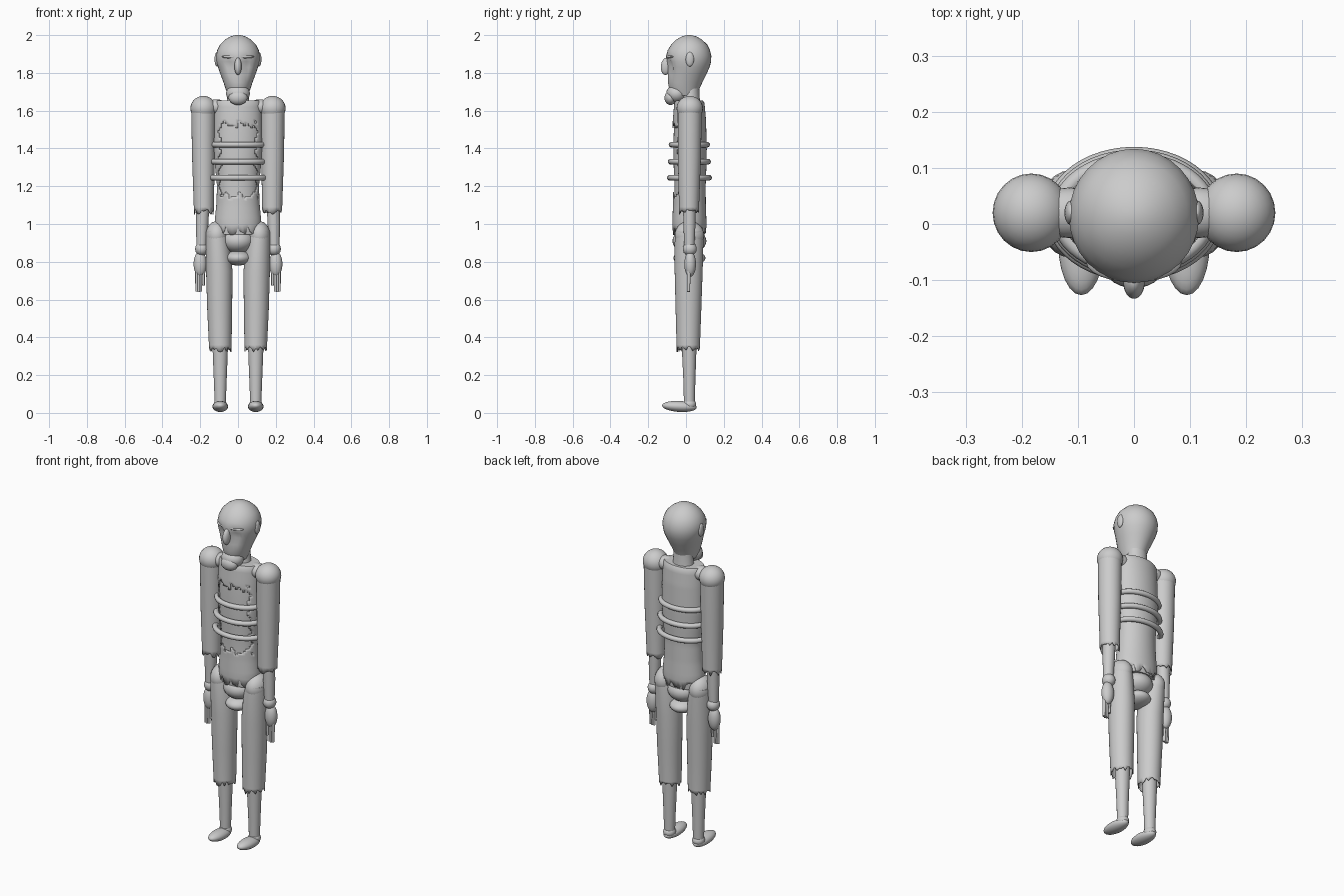
import bpy, bmesh, math, random
from mathutils import Vector

if "Cube" in bpy.data.objects:
    bpy.data.objects.remove(bpy.data.objects["Cube"])

random.seed(4)


def finish(bm, name, angle=50):
    bmesh.ops.recalc_face_normals(bm, faces=bm.faces)
    me = bpy.data.meshes.new(name)
    bm.to_mesh(me)
    bm.free()
    ob = bpy.data.objects.new(name, me)
    bpy.context.collection.objects.link(ob)
    bpy.ops.object.select_all(action='DESELECT')
    bpy.context.view_layer.objects.active = ob
    ob.select_set(True)
    bpy.ops.object.shade_smooth_by_angle(angle=math.radians(angle))
    return ob


def loft(name, rings, segs=24, hem=0.0, hole=None):
    """Rings run top to bottom: (z, cx, cy, rx, ry). hem = ragged open bottom edge."""
    bm = bmesh.new()
    grid = []
    for i, (z, cx, cy, rx, ry) in enumerate(rings):
        row = []
        for k in range(segs):
            a = 2 * math.pi * k / segs
            dz = random.uniform(0, hem) if i == len(rings) - 1 else 0
            row.append(bm.verts.new((cx + rx * math.cos(a), cy + ry * math.sin(a), z + dz)))
        grid.append(row)
    for i in range(len(rings) - 1):
        for k in range(segs):
            n = (k + 1) % segs
            bm.faces.new((grid[i][k], grid[i][n], grid[i + 1][n], grid[i + 1][k]))
    bm.faces.new(grid[0])
    if not hem:
        bm.faces.new(grid[-1])
    if hole:
        bmesh.ops.delete(bm, geom=[f for f in bm.faces if hole(f.calc_center_median())],
                         context='FACES')
    ob = finish(bm, name)
    if hem:
        m = ob.modifiers.new("cloth", 'SOLIDIFY')
        m.thickness = 0.005
    return ob


def ball(name, loc, size, rot_x=0.0):
    bm = bmesh.new()
    bmesh.ops.create_uvsphere(bm, u_segments=24, v_segments=14, radius=1)
    for v in bm.verts:
        v.co = Vector((v.co.x * size[0], v.co.y * size[1], v.co.z * size[2]))
    ob = finish(bm, name)
    ob.location = loc
    ob.rotation_euler.x = rot_x
    return ob


def ring(name, z, rx, ry, cy, tube, tilt):
    bm = bmesh.new()
    n, m = 48, 10
    rows = []
    for i in range(n):
        a = 2 * math.pi * i / n
        c = Vector((rx * math.cos(a), cy + ry * math.sin(a), z + tilt * math.sin(a)))
        d = Vector((math.cos(a) / rx, math.sin(a) / ry, 0)).normalized()
        rows.append([bm.verts.new(c + d * tube * math.cos(2 * math.pi * j / m)
                                  + Vector((0, 0, tube * math.sin(2 * math.pi * j / m))))
                     for j in range(m)])
    for i in range(n):
        for j in range(m):
            p, q = rows[i], rows[(i + 1) % n]
            bm.faces.new((p[j], q[j], q[(j + 1) % m], p[(j + 1) % m]))
    return finish(bm, name)


# Skull: rounded cranium narrowing to the jaw, flat-ish face with sunken eyes
skull = []
for z, rx, front, back in [(2.0, .012, .005, .027), (1.993, .04, -.022, .056),
                           (1.975, .07, -.053, .086), (1.95, .095, -.078, .112),
                           (1.92, .11, -.097, .127), (1.89, .116, -.105, .134),
                           (1.86, .114, -.104, .133), (1.83, .106, -.098, .125),
                           (1.79, .092, -.096, .107), (1.75, .077, -.096, .087),
                           (1.71, .064, -.088, .068), (1.68, .052, -.07, .058)]:
    skull.append((z, 0, (front + back) / 2, rx, (back - front) / 2))
head = loft("skull", skull, 32)
for v in head.data.vertices:
    if v.co.y < -0.03:
        d = math.hypot((abs(v.co.x) - .045) / .03, (v.co.z - 1.845) / .03)
        v.co.y += .02 * max(0, 1 - d * d)
ball("brow", (0, -.068, 1.886), (.085, .036, .014))
ball("nose", (0, -.105, 1.835), (.019, .028, .046), -0.1)
ball("jaw", (0, -.05, 1.69), (.063, .055, .05))
ball("chin", (0, -.082, 1.668), (.05, .032, .038))
loft("neck", [(1.72, 0, .025, .055, .045), (1.66, 0, .025, .058, .048),
              (1.6, 0, .02, .075, .06)])

# Torso core with a torn shirt around it, open at the chest
profile = [(1.655, .118, .07), (1.64, .124, .08), (1.55, .127, .088), (1.4, .13, .092),
           (1.3, .121, .09), (1.2, .111, .086), (1.1, .115, .087), (1.02, .123, .09),
           (.985, .122, .09), (.945, .12, .088)]


def sample(z):
    for (z0, a0, b0), (z1, a1, b1) in zip(profile, profile[1:]):
        if z >= z1:
            t = (z0 - z) / (z0 - z1)
            return a0 + (a1 - a0) * t, b0 + (b1 - b0) * t
    return profile[-1][1:]


zs = [1.655, 1.64] + [1.62 - .0125 * i for i in range(51)] + [.94]
shirt_rings = [(z, 0, .018, *sample(z)) for z in zs]


def torn(c):
    top = 1.525 + .012 * math.sin(c.x * 70) + .01 * math.sin(c.x * 151)
    low = 1.15 + .012 * math.sin(c.x * 83 + 1) + .01 * math.sin(c.x * 170)
    side = .098 + .008 * math.sin(c.z * 90)
    return c.y < 0 and low < c.z < top and abs(c.x) < side


loft("torn_shirt", shirt_rings, 56, hem=.05, hole=torn)
loft("torso", [(z, 0, .018, a - .007, b - .007) for z, a, b in profile[1:]], 40)

# Ribs wrapping round the chest
for i, (z, rx, ry) in enumerate([(1.42, .134, .095), (1.33, .138, .1), (1.245, .144, .105)]):
    ring("rib_%d" % (i + 1), z, rx, ry, .018, .0145, 0)

# Pelvis
ball("pelvis", (0, .018, .91), (.088, .09, .065))
ball("pelvis_base", (0, .018, .82), (.073, .085, .04))

for s, side in ((-1, "left"), (1, "right")):
    ball(side + "_ear", (s * .112, .02, 1.872), (.012, .022, .038))
    # Arm
    ball(side + "_collarbone", (s * .115, .02, 1.62), (.06, .045, .04))
    ball(side + "_shoulder", (s * .183, .02, 1.612), (.069, .07, .066))
    loft(side + "_sleeve", [(1.62, s * .184, .02, .064, .064), (1.35, s * .183, .018, .06, .061),
                            (1.09, s * .181, .016, .053, .053),
                            (1.05, s * .181, .016, .053, .053)], 28, hem=.03)
    loft(side + "_forearm", [(1.15, s * .185, .018, .036, .034), (1.0, s * .19, .018, .033, .032),
                             (.86, s * .193, .018, .026, .026)])
    ball(side + "_wrist", (s * .192, .02, .868), (.035, .037, .036))
    ball(side + "_palm", (s * .2, .022, .788), (.035, .031, .068))
    for i, (x, low) in enumerate([(.183, .675), (.197, .642), (.208, .64), (.219, .643)]):
        loft("%s_finger_%d" % (side, i + 1), [(.77, s * x, .016, .008, .011),
                                              (low, s * x, .013, .007, .008)], 10)
    # Leg
    ball(side + "_hip", (s * .112, .018, .94), (.06, .078, .075))
    loft(side + "_trouser_leg", [(.96, s * .115, .018, .056, .073), (.9, s * .108, .016, .064, .076),
                                 (.75, s * .099, .014, .07, .074), (.55, s * .097, .013, .066, .068),
                                 (.36, s * .094, .012, .06, .062),
                                 (.32, s * .094, .012, .06, .062)], 32, hem=.035)
    loft(side + "_shin", [(.45, s * .094, .017, .044, .042), (.3, s * .094, .017, .039, .037),
                          (.15, s * .094, .018, .033, .031), (.04, s * .094, .018, .029, .029)])
    ball(side + "_ankle", (s * .094, .018, .045), (.034, .036, .03))
    ball(side + "_foot", (s * .094, -.035, .034), (.041, .092, .029), -0.06)
